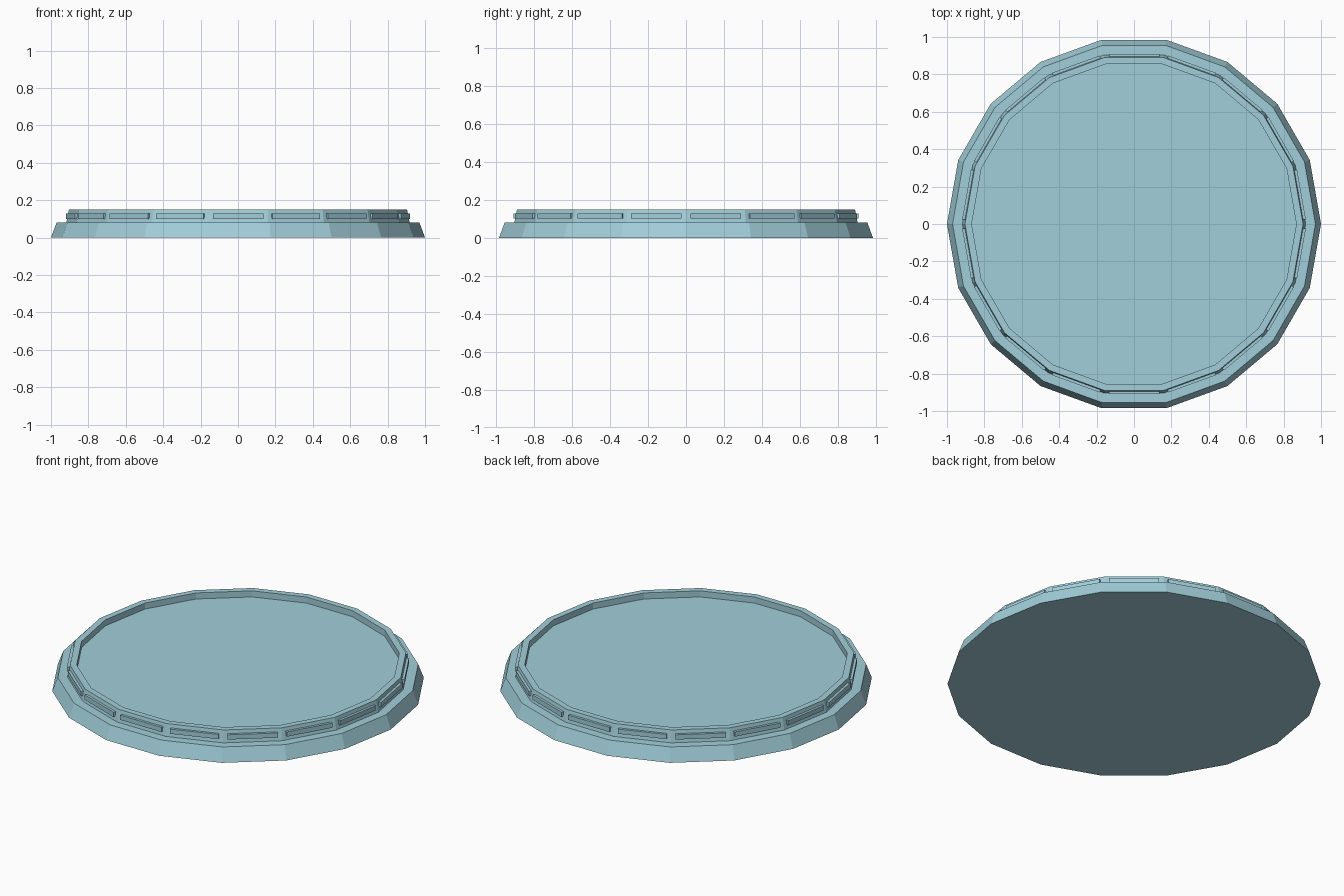
import bpy, bmesh, math
from mathutils import Matrix

if "Cube" in bpy.data.objects:
    bpy.data.objects.remove(bpy.data.objects["Cube"])

SIDES = 18
STEP = 2 * math.pi / SIDES

mat = bpy.data.materials.new("pale_blue")
mat.diffuse_color = (0.36, 0.62, 0.70, 1)
mat.use_nodes = True
mat.node_tree.nodes["Principled BSDF"].inputs["Base Color"].default_value = mat.diffuse_color


def make_object(name, bm):
    bmesh.ops.recalc_face_normals(bm, faces=bm.faces)
    mesh = bpy.data.meshes.new(name)
    bm.to_mesh(mesh)
    bm.free()
    mesh.materials.append(mat)
    obj = bpy.data.objects.new(name, mesh)
    bpy.context.collection.objects.link(obj)
    return obj


# Lid body: stepped profile (radius, height) turned into 18 flat sides
profile = [(1.0, 0.0), (0.97, 0.08), (0.918, 0.08), (0.904, 0.15),
           (0.868, 0.15), (0.868, 0.114)]
bm = bmesh.new()
rings = [[bm.verts.new((r * math.cos(i * STEP), r * math.sin(i * STEP), z))
          for i in range(SIDES)] for r, z in profile]
for low, high in zip(rings, rings[1:]):
    for i in range(SIDES):
        j = (i + 1) % SIDES
        bm.faces.new((low[i], low[j], high[j], high[i]))
bm.faces.new(rings[0])    # underside
bm.faces.new(rings[-1])   # recessed floor
make_object("lid_body", bm)

# Snap ridges: one thin bar in the middle of each side of the collar
bm = bmesh.new()
for i in range(SIDES):
    place = (Matrix.Rotation((i + 0.5) * STEP, 4, 'Z')
             @ Matrix.Translation((0.896, 0, 0.115))
             @ Matrix.Diagonal((0.026, 0.27, 0.028, 1)))
    bmesh.ops.create_cube(bm, size=1, matrix=place)
make_object("snap_ridges", bm)
